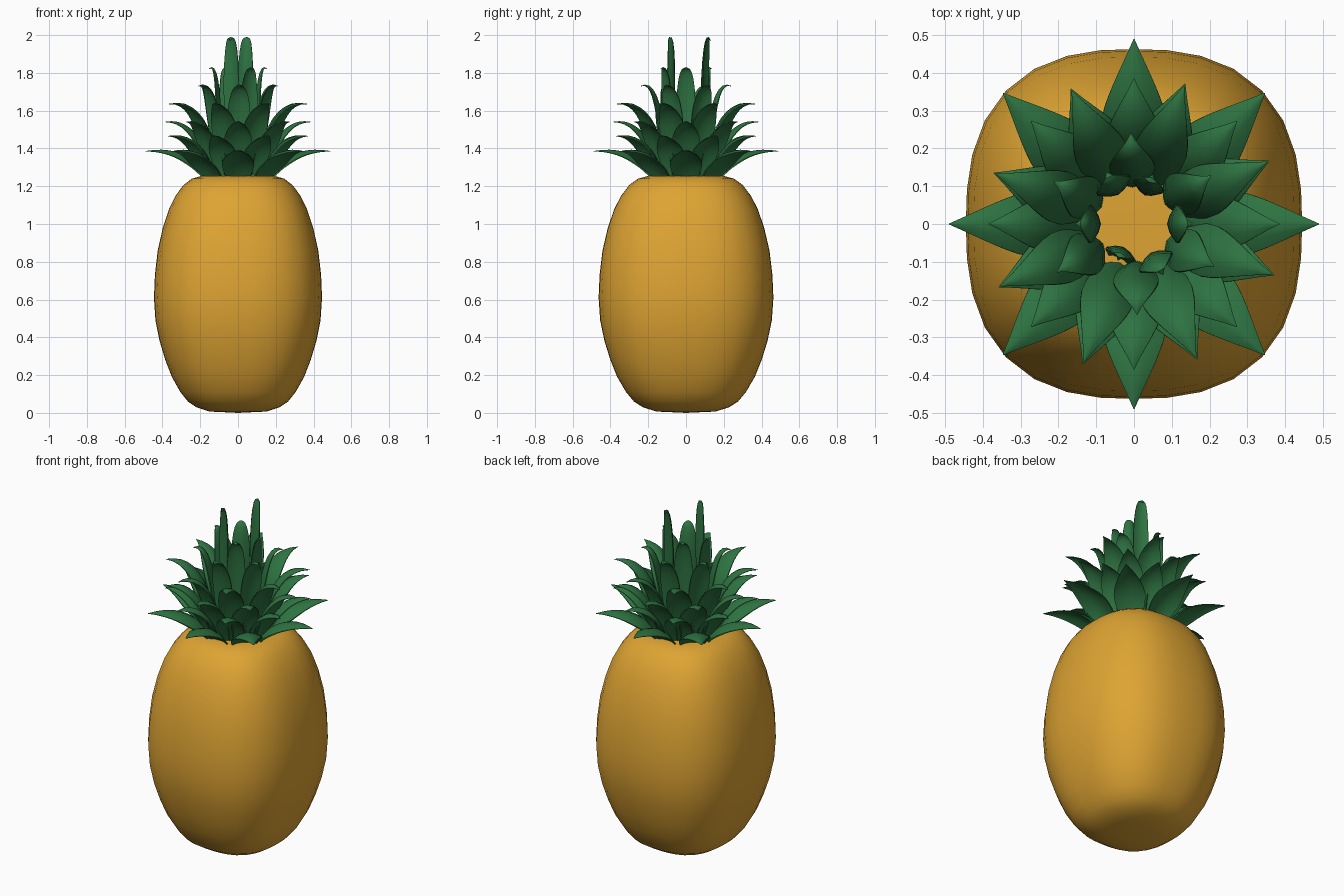
import bpy, bmesh, math
from mathutils import Vector

if "Cube" in bpy.data.objects:
    bpy.data.objects.remove(bpy.data.objects["Cube"])


def material(name, rgb):
    m = bpy.data.materials.new(name)
    m.diffuse_color = (*rgb, 1)
    m.use_nodes = True
    m.node_tree.nodes["Principled BSDF"].inputs["Base Color"].default_value = m.diffuse_color
    return m


GOLD = material("golden_skin", (0.73, 0.37, 0.033))
GREEN = material("leaf_green", (0.027, 0.17, 0.053))


def make_object(name, bm, mat):
    bmesh.ops.recalc_face_normals(bm, faces=bm.faces)
    for f in bm.faces:
        f.smooth = True
    me = bpy.data.meshes.new(name)
    bm.to_mesh(me)
    bm.free()
    me.materials.append(mat)
    ob = bpy.data.objects.new(name, me)
    bpy.context.collection.objects.link(ob)
    return ob


# Fruit body: rounded-square rings stacked along a profile (half width, height)
PROFILE = [(0.08, 0.004), (0.15, 0.007), (0.22, 0.03), (0.265, 0.06), (0.305, 0.11),
           (0.35, 0.19), (0.385, 0.28), (0.415, 0.38), (0.437, 0.49), (0.445, 0.61),
           (0.44, 0.73), (0.425, 0.86), (0.398, 0.98), (0.365, 1.08), (0.33, 1.15),
           (0.29, 1.205), (0.245, 1.24), (0.19, 1.255), (0.10, 1.258)]
SEG, POWER = 32, 2.55


def ring_point(r, z, i):
    a = 2 * math.pi * i / SEG
    c, s = math.cos(a), math.sin(a)
    k = (abs(c) ** POWER + abs(s) ** POWER) ** (-1 / POWER)
    return (r * k * c, r * 1.04 * k * s, z)


bm = bmesh.new()
rings = [[bm.verts.new(ring_point(r, z, i)) for i in range(SEG)] for r, z in PROFILE]
for lo, hi in zip(rings, rings[1:]):
    for i in range(SEG):
        j = (i + 1) % SEG
        bm.faces.new((lo[i], lo[j], hi[j], hi[i]))
for ring, z in ((rings[0], 0.0), (rings[-1], 1.258)):
    c = bm.verts.new((0, 0, z))
    for i in range(SEG):
        bm.faces.new((ring[i], ring[(i + 1) % SEG], c))
make_object("fruit_body", bm, GOLD)


# Leaf: tapered blade swept along a quadratic curve, arched across its width
def add_leaf(bm, angle, root, mid, tip, width, steps=10):
    a = math.radians(angle)
    out = Vector((math.cos(a), math.sin(a), 0))
    side = Vector((-math.sin(a), math.cos(a), 0))
    up = Vector((0, 0, 1))
    p0, p1, p2 = (out * p[0] + up * p[1] for p in (root, mid, tip))
    rows = []
    for n in range(steps + 1):
        t = n / steps
        p = p0 * (1 - t) ** 2 + p1 * 2 * t * (1 - t) + p2 * t * t
        d = ((p1 - p0) * (1 - t) + (p2 - p1) * t).normalized()
        normal = d.cross(side).normalized()
        # widest a little below the middle, sharp at the tip
        w = 0.5 * width * (0.65 + 0.35 * math.sin(math.pi * t / 0.8) if t < 0.4
                           else max(0.012, 1 - ((t - 0.4) / 0.6) ** 1.5))
        th = 0.008 * min(1, 1.15 - t)
        top, bot = [], []
        for u in (-1, -0.5, 0, 0.5, 1):
            q = p + side * (w * u) - normal * (0.35 * w * u * u)
            e = th * (1.1 - 0.6 * abs(u))
            top.append(bm.verts.new(q + normal * e))
            bot.append(bm.verts.new(q - normal * e))
        rows.append(top + bot[::-1])
    for lo, hi in zip(rows, rows[1:]):
        for i in range(10):
            j = (i + 1) % 10
            bm.faces.new((lo[i], lo[j], hi[j], hi[i]))
    bm.faces.new(rows[0])
    bm.faces.new(rows[-1])


# Crown tiers: name, leaf angles, root, mid control, tip (radius, height), width
EIGHT = [45 * k for k in range(8)]
TIERS = [
    ("lowest_leaves", EIGHT, (0.15, 1.235), (0.27, 1.42), (0.49, 1.385), 0.17),
    ("second_leaves", [a + 25 for a in EIGHT], (0.14, 1.24), (0.22, 1.49), (0.395, 1.465), 0.15),
    ("third_leaves", EIGHT, (0.125, 1.24), (0.21, 1.57), (0.385, 1.54), 0.15),
    ("fourth_leaves", [a + 25 for a in EIGHT], (0.115, 1.24), (0.18, 1.68), (0.39, 1.635), 0.14),
    ("fifth_leaves", [32 + 60 * k for k in range(6)], (0.105, 1.24), (0.12, 1.79), (0.24, 1.73), 0.12),
    ("sixth_leaves", [0, 118, 180, 300], (0.10, 1.24), (0.08, 1.90), (0.155, 1.82), 0.10),
    ("top_leaf_back", [69], (0.09, 1.24), (0.085, 2.11), (0.14, 1.97), 0.085),
    ("top_leaf_front", [246], (0.09, 1.24), (0.05, 2.11), (0.105, 1.97), 0.085),
]
for name, angles, root, mid, tip, width in TIERS:
    bm = bmesh.new()
    for a in angles:
        add_leaf(bm, a, root, mid, tip, width)
    ob = make_object(name, bm, GREEN)
    bpy.ops.object.select_all(action='DESELECT')
    ob.select_set(True)
    bpy.context.view_layer.objects.active = ob
    bpy.ops.object.shade_smooth_by_angle(angle=math.radians(40))
